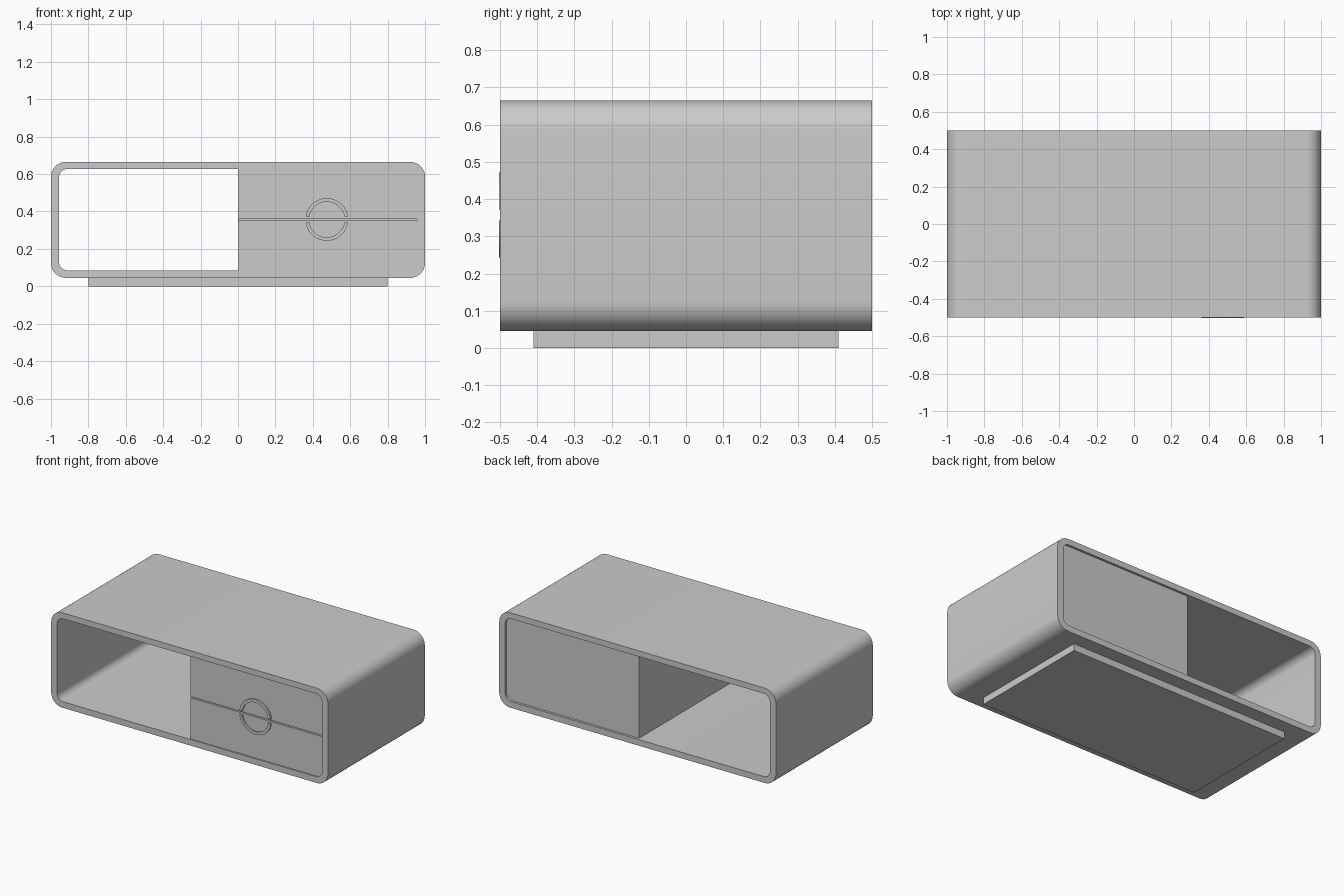
import bpy
import bmesh
from math import cos, sin, pi

if "Cube" in bpy.data.objects:
    bpy.data.objects.remove(bpy.data.objects["Cube"])


def add_object(name, bm):
    bmesh.ops.recalc_face_normals(bm, faces=bm.faces)
    mesh = bpy.data.meshes.new(name)
    bm.to_mesh(mesh)
    bm.free()
    obj = bpy.data.objects.new(name, mesh)
    bpy.context.collection.objects.link(obj)
    return obj


def box(name, x0, x1, y0, y1, z0, z1, bevel=0.0):
    bm = bmesh.new()
    bmesh.ops.create_cube(bm, size=1)
    for v in bm.verts:
        v.co.x = x0 if v.co.x < 0 else x1
        v.co.y = y0 if v.co.y < 0 else y1
        v.co.z = z0 if v.co.z < 0 else z1
    if bevel:
        bmesh.ops.bevel(bm, geom=bm.edges[:], offset=bevel, segments=2,
                        affect='EDGES', profile=0.5)
    return add_object(name, bm)


def rounded_rect(half_w, z0, z1, radius, steps=10):
    """Outline in the x-z plane, counter-clockwise from the right side."""
    corners = [(half_w - radius, z1 - radius), (radius - half_w, z1 - radius),
               (radius - half_w, z0 + radius), (half_w - radius, z0 + radius)]
    return [(cx + radius * cos((k + i / steps) * pi / 2),
             cz + radius * sin((k + i / steps) * pi / 2))
            for k, (cx, cz) in enumerate(corners) for i in range(steps + 1)]


def band(name, outer, inner, y0, y1, closed=True):
    """Extrude the strip between two matching outlines from y0 to y1."""
    bm = bmesh.new()
    loops = [[bm.verts.new((x, y, z)) for x, z in pts]
             for pts, y in ((outer, y0), (outer, y1), (inner, y1), (inner, y0))]
    n = len(outer)
    for i in range(n if closed else n - 1):
        j = (i + 1) % n
        for a, b in zip(loops, loops[1:] + loops[:1]):
            bm.faces.new((a[i], a[j], b[j], b[i]))
    if not closed:
        for i in (0, n - 1):
            bm.faces.new([loop[i] for loop in loops])
    return add_object(name, bm)


def smooth(obj):
    bpy.ops.object.select_all(action='DESELECT')
    obj.select_set(True)
    bpy.context.view_layer.objects.active = obj
    bpy.ops.object.shade_smooth_by_angle(angle=pi / 6)


# Wrap-around cabinet shell, open at front and back
shell = band("cabinet_shell", rounded_rect(1.0, 0.045, 0.665, 0.08),
             rounded_rect(0.957, 0.085, 0.627, 0.045), -0.5, 0.5)
smooth(shell)

# Recessed plinth under the shell
box("plinth", -0.8, 0.8, -0.41, 0.41, 0.0, 0.046)

# Drawer casing filling the right half
box("drawer_casing", 0.0, 0.965, -0.475, 0.485, 0.08, 0.632)

# Drawer fronts and half-ring handles, mirrored about the split line
mid, handle_x, gap = 0.357, 0.475, 0.015
for name, side in (("upper", 1), ("lower", -1)):
    edge = 0.632 if side > 0 else 0.08
    z0, z1 = sorted((mid + side * 0.004, edge))
    box(name + "_drawer_front", 0.0, 0.965, -0.492, -0.47, z0, z1)

    arcs = []
    for radius in (0.114, 0.095):
        start = gap / radius
        angles = [start + (pi - 2 * start) * i / 32 for i in range(33)]
        arcs.append([(handle_x + radius * cos(a), mid + side * radius * sin(a))
                     for a in angles])
    handle = band(name + "_drawer_handle", arcs[0], arcs[1],
                  -0.502, -0.485, closed=False)
    smooth(handle)
